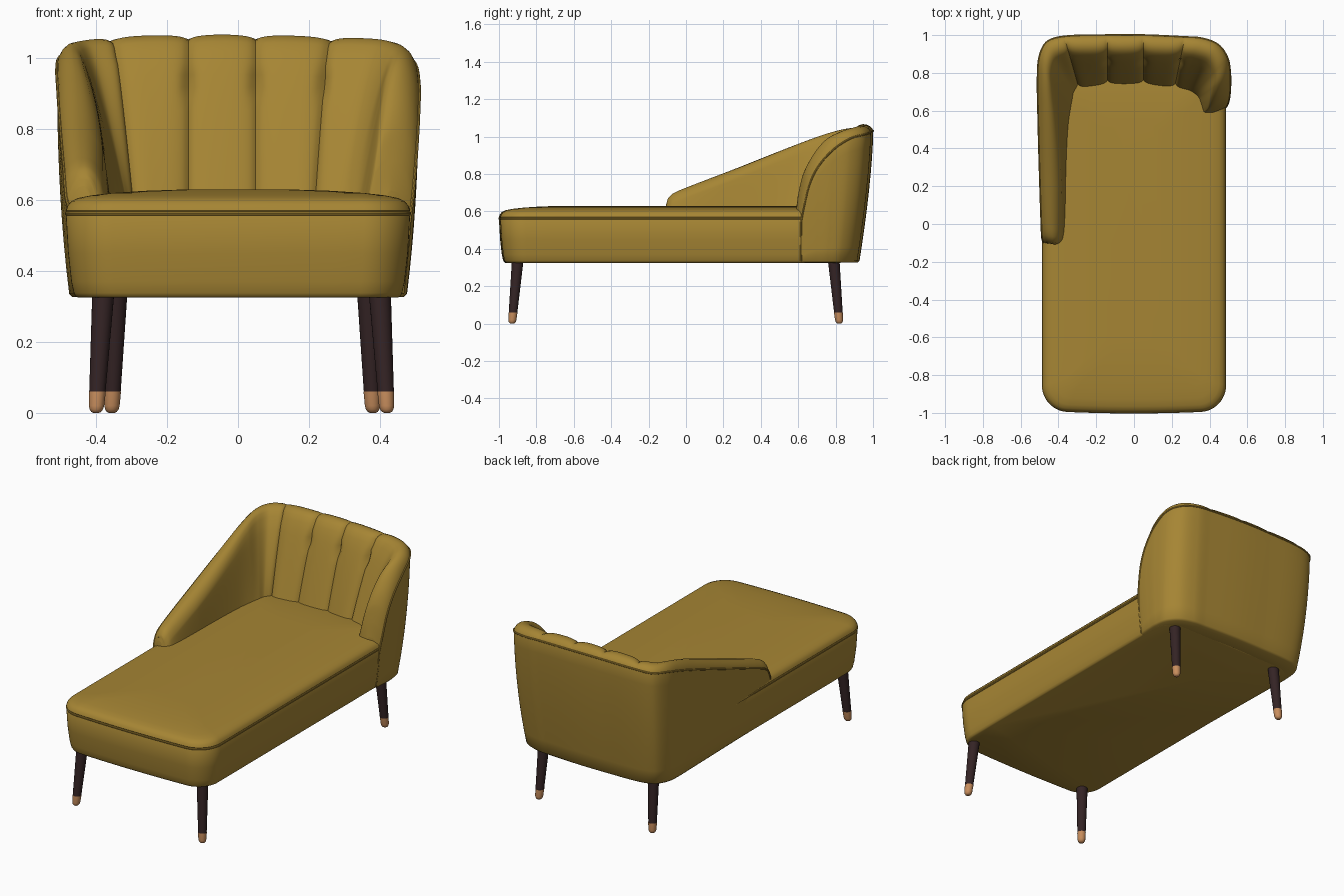
import bpy, bmesh, math
from mathutils import Vector as V

if "Cube" in bpy.data.objects:
    bpy.data.objects.remove(bpy.data.objects["Cube"])


def material(name, rgb):
    m = bpy.data.materials.new(name)
    m.diffuse_color = (*rgb, 1)
    m.use_nodes = True
    m.node_tree.nodes["Principled BSDF"].inputs["Base Color"].default_value = m.diffuse_color
    return m


MUSTARD = material("mustard fabric", (0.38, 0.235, 0.034))
DARK = material("dark wood", (0.034, 0.017, 0.018))
COPPER = material("copper", (0.58, 0.27, 0.11))


def finish(ob, mat, angle=40):
    ob.data.materials.append(mat)
    bpy.ops.object.select_all(action='DESELECT')
    ob.select_set(True)
    bpy.context.view_layer.objects.active = ob
    if ob.type == 'CURVE':
        bpy.ops.object.convert(target='MESH')
    bpy.ops.object.shade_smooth_by_angle(angle=math.radians(angle))


def loft(name, rings, mat, angle=40):
    """Skin closed rings of equal length and cap both ends."""
    bm = bmesh.new()
    vs = [[bm.verts.new(p) for p in r] for r in rings]
    n = len(vs[0])
    for a, b in zip(vs, vs[1:]):
        for i in range(n):
            j = (i + 1) % n
            bm.faces.new((a[i], a[j], b[j], b[i]))
    bm.faces.new(vs[0])
    bm.faces.new(vs[-1])
    bmesh.ops.recalc_face_normals(bm, faces=bm.faces)
    me = bpy.data.meshes.new(name)
    bm.to_mesh(me)
    bm.free()
    ob = bpy.data.objects.new(name, me)
    bpy.context.collection.objects.link(ob)
    finish(ob, mat, angle)


def piping(name, pts, cyclic=False, radius=0.006):
    cu = bpy.data.curves.new(name, 'CURVE')
    cu.dimensions = '3D'
    cu.bevel_depth = radius
    cu.bevel_resolution = 2
    sp = cu.splines.new('POLY')
    sp.points.add(len(pts) - 1)
    for q, p in zip(sp.points, pts):
        q.co = (*p, 1)
    sp.use_cyclic_u = cyclic
    ob = bpy.data.objects.new(name, cu)
    bpy.context.collection.objects.link(ob)
    finish(ob, MUSTARD)


def smooth(x):
    x = min(1, max(0, x))
    return x * x * (3 - 2 * x)


# ---- seat: rounded outline with a bowed front, stacked in levels
Y0, Y1, HALF = -0.985, 0.86, 0.485


def outline(z, inset):
    a, b, r = HALF - inset, (Y1 - Y0) / 2 - inset, max(0.13 - inset * 0.6, 0.05)
    cy, pts = (Y0 + Y1) / 2, []
    for cx, sy, start in ((1, 1, 0), (-1, 1, 90), (-1, -1, 180), (1, -1, 270)):
        for k in range(13):
            t = math.radians(start + 90 * k / 12)
            pts.append((cx * (a - r) + r * math.cos(t), sy * (b - r) + r * math.sin(t)))
    full = []
    for i, p in enumerate(pts):           # subdivide the straight runs
        q = pts[(i + 1) % len(pts)]
        n = 10 if i % 13 == 12 else 1
        full += [(p[0] + (q[0] - p[0]) * k / n, p[1] + (q[1] - p[1]) * k / n) for k in range(n)]
    return [V((x, cy + y - (0.015 * (1 - (x / HALF) ** 2) if y < 0 else 0)
               * smooth(-y / b), z)) for x, y in full]


LEVELS = [(0.325, 0.034), (0.329, 0.027), (0.338, 0.022), (0.37, 0.015), (0.45, 0.006), (0.553, 0),
          (0.562, 0.005), (0.571, 0), (0.585, 0.005), (0.597, 0.016), (0.606, 0.035),
          (0.613, 0.07), (0.62, 0.13), (0.626, 0.22), (0.63, 0.34)]
loft("seat", [outline(z, i) for z, i in LEVELS], MUSTARD)
piping("seat_piping", outline(0.562, 0.003), True)

# ---- wraparound back and arms: outer x,y | inner x,y at seat | top height | edge height
KEYS = [(.498, .615, .39, .58, .625, .54), (.503, .63, .362, .587, .71, .62),
        (.507, .66, .355, .60, .81, .74), (.51, .71, .345, .63, .90, .84),
        (.51, .79, .33, .66, .985, .93), (.495, .88, .305, .675, 1.03, .99),
        (.445, .95, .28, .685, 1.05, 1.01), (.36, .983, .25, .693, 1.057, 1.02),
        (.27, .99, .21, .70, 1.06, 1.025), (.05, 1.0, .05, .72, 1.066, 1.03),
        (-.14, 1.0, -.14, .718, 1.066, 1.03), (-.37, .993, -.285, .695, 1.06, 1.025),
        (-.46, .965, -.305, .675, 1.05, 1.015), (-.50, .89, -.31, .64, 1.04, 1.005),
        (-.51, .78, -.32, .60, 1.012, .975), (-.508, .60, -.338, .50, .95, .912),
        (-.502, .30, -.352, .27, .838, .80), (-.496, .0, -.356, -.01, .725, .685),
        (-.495, -.06, -.362, -.075, .697, .65), (-.493, -.09, -.375, -.10, .67, .60),
        (-.485, -.10, -.395, -.112, .64, .57)]
SEAMS = [8, 9, 10, 11]
STEPS = 22


def sample_keys():
    s = [0.0]
    for a, b in zip(KEYS, KEYS[1:]):
        s.append(s[-1] + math.dist(a[:2], b[:2]))
    n = len(KEYS)

    def slope(i, c):
        lo, hi = max(i - 1, 0), min(i + 1, n - 1)
        return (KEYS[hi][c] - KEYS[lo][c]) / (s[hi] - s[lo])
    out = []
    for i in range(n - 1):
        L = s[i + 1] - s[i]
        for k in range(STEPS + (i == n - 2)):
            t = k / STEPS
            h00, h10 = 2 * t**3 - 3 * t * t + 1, t**3 - 2 * t * t + t
            h01, h11 = 1 - (2 * t**3 - 3 * t * t + 1), t**3 - t * t
            row = [h00 * KEYS[i][c] + h10 * L * slope(i, c) + h01 * KEYS[i + 1][c]
                   + h11 * L * slope(i + 1, c) for c in range(6)]
            out.append((s[i] + t * L, row))
    return s, out


ARC, ROWS = sample_keys()


def outer(x, y, z):
    """Outside face, tapering in towards the bottom."""
    t = max(0, 1 - (z - 0.325) / 0.7)
    side = 0.036 * t ** 2.5 + (0.008 if z < 0.33 else 0)
    back = smooth((y - 0.6) / 0.4) * (0.075 * t ** 1.5 + (0.008 if z < 0.33 else 0))
    return V((x - side * max(-1, min(1, x / 0.45)), y - back, z))


def section(s, row):
    x, y, xi, yi, h, ho = row
    ring = [outer(x, y, 0.326)] + [outer(x, y, 0.336 + (ho - 0.336) * (k / 9)) for k in range(10)]
    O = ring[-1].copy()
    D = V((xi - O.x, yi - O.y, 0))
    d = D.length
    p, q = 0.055 / d, min(0.115 / d, 0.8)
    if p > q * 0.7:
        p = q * 0.6
    prof = [(p * 0.08, ho + (h - ho) * .3), (p * .3, ho + (h - ho) * .68), (p * .62, ho + (h - ho) * .93),
            (p, h), (p + (q - p) * .35, h - .005), (p + (q - p) * .7, h - .02), (q, h - .046)]
    for k in range(1, 15):
        t = k / 14
        prof.append((q + (1 - q) * t ** 0.85, h - .046 + (0.55 - h + .046) * t))
    for f, z in prof:
        g = 0.0                          # stitched channels and button dimples
        for i in SEAMS:
            e = abs(s - ARC[i])
            g += 0.016 * math.exp(-e / 0.014) + 0.006 * math.exp(-(e / 0.05) ** 2)
            if i != 11:
                g += 0.018 * math.exp(-(e / 0.022) ** 2 - ((z - 0.93) / 0.028) ** 2)
        g *= min(1, f / p)
        top = max(0, 1 - f / q)
        P = O + D * f - D.normalized() * g * (1 - top)
        P.z = z - g * top * 0.5 - (0.4 * g if f <= q else 0)
        ring.append(P)
    B = O + D * 0.6
    ring.append(V((B.x, B.y, 0.326)))
    return ring


RINGS = [section(s, r) for s, r in ROWS]
loft("back_and_arms", RINGS, MUSTARD, 50)
# piping runs up one end, along the outer edge and down the other end
piping("back_piping", [*RINGS[0][1:10], *[r[10] for r in RINGS], *RINGS[-1][9:0:-1]], radius=0.005)


# ---- splayed legs with copper tips
def leg(name, top, foot):
    top, foot = V(top), V(foot)

    def ring(z, r):
        c = foot.lerp(top, z / 0.335)
        return [V((c.x + r * math.cos(a), c.y + r * math.sin(a), z))
                for a in (math.tau * k / 24 for k in range(24))]
    loft(name, [ring(0.06, 0.023), ring(0.335, 0.031)], DARK)
    loft(name + "_tip", [ring(0, 0.008), ring(0.003, 0.014), ring(0.01, 0.019),
                         ring(0.02, 0.0215), ring(0.06, 0.0238)], COPPER)


for side, label in ((-1, "left"), (1, "right")):
    leg(f"front_{label}_leg", (0.01 + side * .39, -.90, .335), (0.01 + side * .41, -.93, 0))
    leg(f"rear_{label}_leg", (0.012 + side * .355, .79, .335), (0.012 + side * .368, .82, 0))
